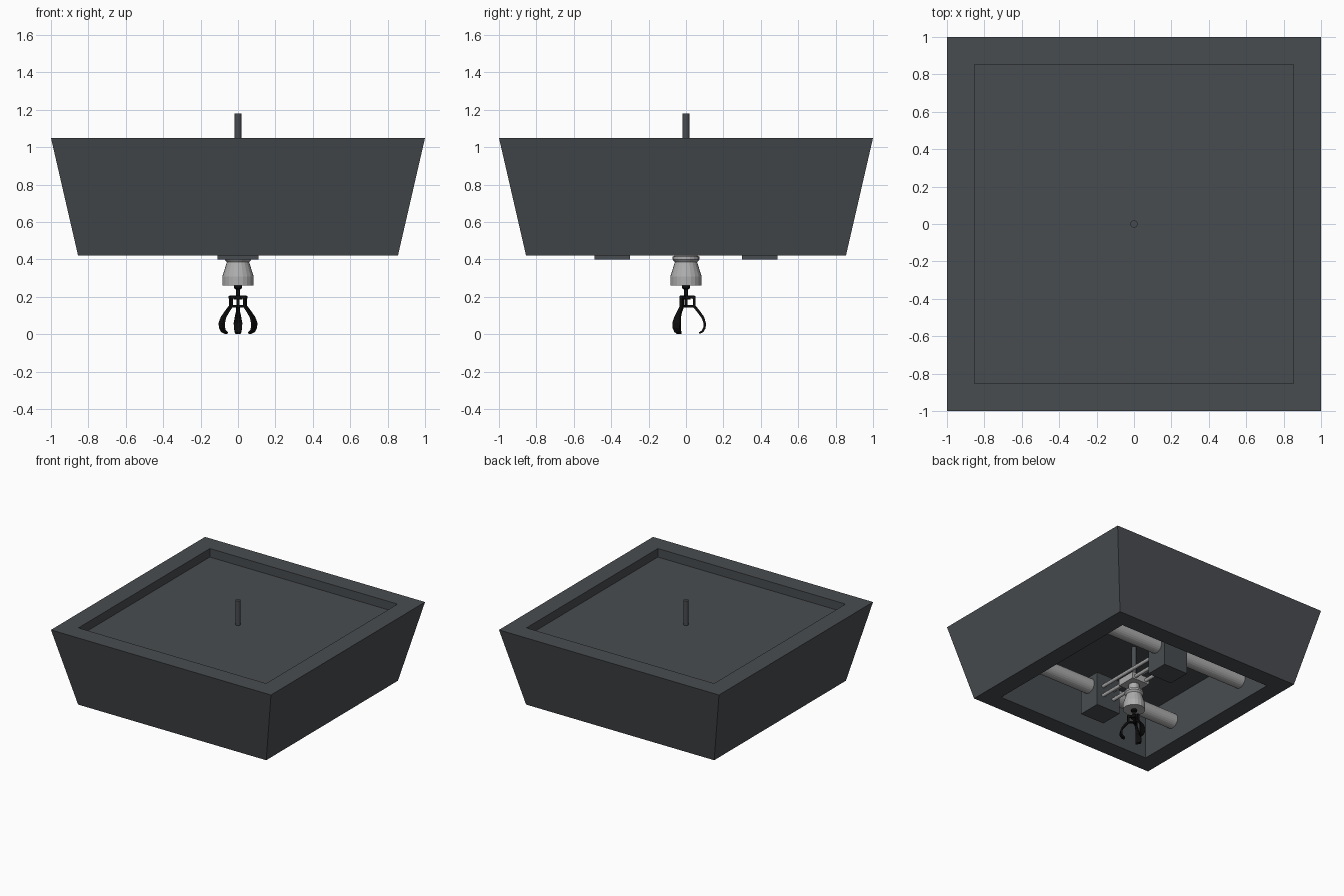
import bpy, bmesh, math
from mathutils import Vector, Matrix

cube = bpy.data.objects.get("Cube")
if cube:
    bpy.data.objects.remove(cube, do_unlink=True)


def material(name, rgb):
    m = bpy.data.materials.new(name)
    m.use_nodes = True
    m.diffuse_color = (*rgb, 1)
    node = m.node_tree.nodes["Principled BSDF"]
    node.inputs["Base Color"].default_value = (*rgb, 1)
    node.inputs["Roughness"].default_value = 0.7
    return m


DARK = material("dark grey", (0.066, 0.073, 0.08))
LIGHT = material("light grey", (0.42, 0.42, 0.42))
BLACK = material("black", (0.004, 0.004, 0.004))


def finish(name, bm, mat):
    bmesh.ops.recalc_face_normals(bm, faces=bm.faces)
    mesh = bpy.data.meshes.new(name)
    bm.to_mesh(mesh)
    bm.free()
    mesh.materials.append(mat)
    obj = bpy.data.objects.new(name, mesh)
    bpy.context.collection.objects.link(obj)
    return obj


def skin(bm, rings):
    """Join successive vertex rings with quads and cap both ends."""
    loops = [[bm.verts.new(p) for p in ring] for ring in rings]
    n = len(loops[0])
    for a, b in zip(loops, loops[1:]):
        for i in range(n):
            j = (i + 1) % n
            bm.faces.new((a[i], a[j], b[j], b[i]))
    bm.faces.new(loops[0])
    bm.faces.new(loops[-1])


def turned(name, profile, sides, mat, start=0.0, matrix=Matrix()):
    """Revolve (radius, height) pairs around z, then place with a matrix."""
    bm = bmesh.new()
    angles = [start + math.tau * i / sides for i in range(sides)]
    skin(bm, [[matrix @ Vector((r * math.cos(a), r * math.sin(a), z)) for a in angles]
              for r, z in profile])
    return finish(name, bm, mat)


def box(name, low, high, mat):
    bm = bmesh.new()
    skin(bm, [[(low[0], low[1], z), (high[0], low[1], z),
               (high[0], high[1], z), (low[0], high[1], z)] for z in (low[2], high[2])])
    return finish(name, bm, mat)


# Tapered square housing with a shallow top recess and a deep lower cavity
root2 = math.sqrt(2)
shell = [(0.853, 0.98), (0.853, 1.05), (1, 1.05), (0.855, 0.42), (0.71, 0.42), (0.71, 0.8)]
turned("housing", [(r * root2, z) for r, z in shell], 4, DARK, math.pi / 4)

# Central rod running through the housing
turned("central_rod", [(0.02, 0.5), (0.02, 1.18)], 16, DARK)

# Two rails along x, each carrying a sliding block
along_x = Matrix.Rotation(math.pi / 2, 4, "Y")
along_y = Matrix.Rotation(math.pi / 2, 4, "X")
for side, label in ((-1, "front"), (1, "back")):
    y = side * 0.395
    turned(label + "_rail", [(0.06, -0.71), (0.06, 0.71)], 24, LIGHT,
           matrix=Matrix.Translation((0, y, 0.6)) @ along_x)
    box(label + "_slider", (-0.11, y - 0.095, 0.4), (0.11, y + 0.095, 0.68), DARK)

# Thin cross rods between the sliders
for x in (-0.05, 0.05):
    for z in (0.5, 0.58):
        turned("cross_rod", [(0.014, -0.31), (0.014, 0.31)], 12, LIGHT,
               matrix=Matrix.Translation((x, 0, z)) @ along_y)

# Carriage and the bell-shaped claw motor below it
box("carriage", (-0.08, -0.08, 0.475), (0.08, 0.08, 0.53), LIGHT)
turned("claw_motor", [(0.04, 0.48), (0.04, 0.43), (0.072, 0.415), (0.072, 0.4), (0.06, 0.385),
                      (0.066, 0.365), (0.084, 0.31), (0.084, 0.26)], 20, LIGHT)

# Claw stem and hub
turned("claw_stem", [(0.022, 0.262), (0.022, 0.246), (0.011, 0.24), (0.011, 0.2),
                     (0.024, 0.208), (0.024, 0.186), (0.009, 0.186), (0.009, 0.142)], 12, BLACK)


def strip(name, path, angle):
    """Flat bar following (radius, height, width, thickness) stations."""
    bm = bmesh.new()
    turn = Matrix.Rotation(angle, 3, "Z")
    rings = []
    for i, (r, z, w, t) in enumerate(path):
        before, after = path[max(i - 1, 0)], path[min(i + 1, len(path) - 1)]
        d = Vector((after[0] - before[0], 0, after[1] - before[1])).normalized()
        normal = Vector((-d.z, 0, d.x)) * t / 2
        across = Vector((0, w / 2, 0))
        centre = Vector((r, 0, z))
        rings.append([turn @ (centre + n * normal + s * across)
                      for n, s in ((1, 1), (1, -1), (-1, -1), (-1, 1))])
    skin(bm, rings)
    return finish(name, bm, BLACK)


# Three curved fingers with their linkage arms
finger = [(0.044, 0.205, 0.018, 0.016), (0.044, 0.15, 0.018, 0.016), (0.07, 0.118, 0.022, 0.015),
          (0.09, 0.09, 0.034, 0.014), (0.1, 0.06, 0.046, 0.013), (0.099, 0.035, 0.044, 0.013),
          (0.089, 0.016, 0.036, 0.012), (0.071, 0.006, 0.026, 0.01)]
for k in range(3):
    angle = math.pi / 2 + k * math.tau / 3
    strip("claw_finger", finger, angle)
    strip("upper_arm", [(0, 0.198, 0.018, 0.016), (0.046, 0.198, 0.018, 0.016)], angle)
    strip("lower_arm", [(0, 0.15, 0.016, 0.012), (0.046, 0.15, 0.016, 0.012)], angle)
